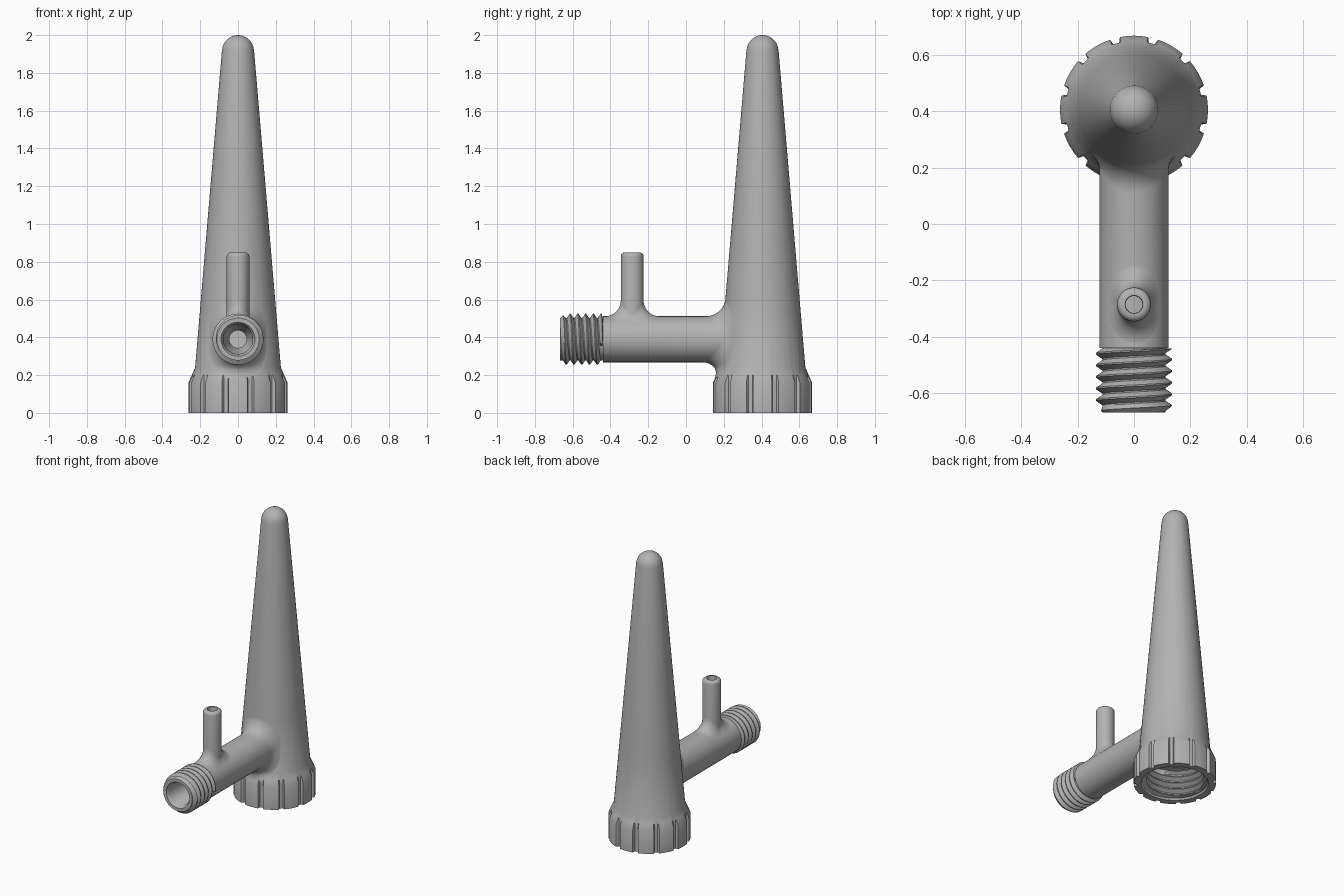
import bpy, bmesh
from math import sin, cos, pi, sqrt, radians

cube = bpy.data.objects.get("Cube")
if cube:
    bpy.data.objects.remove(cube, do_unlink=True)

GREY = (0.45, 0.45, 0.45, 1)
grey = bpy.data.materials.new("plain_grey")
grey.use_nodes = True
grey.diffuse_color = GREY
grey.node_tree.nodes["Principled BSDF"].inputs["Base Color"].default_value = GREY

BODY_Y = 0.405     # axis of the tapered body
ARM_Z = 0.39       # axis of the side arm
ARM_R = 0.122
ARM_END, THREAD_END = -0.667, -0.44
SPOUT_Y, SPOUT_R = -0.285, 0.06
SEG = 64
ANGLES = [2 * pi * i / SEG for i in range(SEG + 1)]


def loft(name, rows, angle=35):
    """Skin a list of point rows; the first and last columns are welded."""
    bm = bmesh.new()
    grid = [[bm.verts.new(p) for p in row] for row in rows]
    for a, b in zip(grid, grid[1:]):
        for j in range(len(a) - 1):
            bm.faces.new((a[j], a[j + 1], b[j + 1], b[j]))
    bmesh.ops.remove_doubles(bm, verts=bm.verts, dist=0.0002)
    bmesh.ops.recalc_face_normals(bm, faces=bm.faces)
    mesh = bpy.data.meshes.new(name)
    bm.to_mesh(mesh)
    bm.free()
    mesh.materials.append(grey)
    obj = bpy.data.objects.new(name, mesh)
    bpy.context.collection.objects.link(obj)
    bpy.ops.object.select_all(action='DESELECT')
    obj.select_set(True)
    bpy.context.view_layer.objects.active = obj
    bpy.ops.object.shade_smooth_by_angle(angle=radians(angle))
    return obj


def on_body(r, a, h):
    return (r * cos(a), BODY_Y + r * sin(a), h)


def on_arm(r, a, h):
    return (r * cos(a), h, ARM_Z + r * sin(a))


def on_spout(r, a, h):
    return (r * cos(a), SPOUT_Y + r * sin(a), h)


def lathe(name, place, profile):
    return loft(name, [[place(r, a, h) for a in ANGLES] for r, h in profile])


def thread(name, place, root, crest, start, end, pitch, hand, chamfer=None):
    """Helical V thread whose ends run out into plain rings."""
    shape = [(0, root), (0.12, root), (0.5, crest), (0.62, crest)]
    rows = []
    for turn in range(-1, int((end - start) / pitch) + 2):
        for offset, radius in shape:
            row = []
            for i, a in enumerate(ANGLES):
                h = start + pitch * (turn + offset + i / SEG)
                r = radius
                if h <= start or h >= end:
                    h, r = min(max(h, start), end), root
                if chamfer:
                    r = min(r, chamfer + (h - start))
                row.append(place(r, hand * a, h))
            rows.append(row)
    return loft(name, rows, 25)


def body_radius(z):
    if z < 0.16:
        return 0.262
    if z < 0.24:
        return 0.262 - (z - 0.16) / 0.08 * 0.035
    return 0.227 - (z - 0.24) / 1.68 * 0.142


def body_front(x, z):
    return BODY_Y - sqrt(max(body_radius(z) ** 2 - x * x, 0))


def arm_top(x):
    return ARM_Z + sqrt(max(ARM_R ** 2 - x * x, 0))


# Tapered body with twelve grip ribs around its foot and a domed tip
columns = [(30 * k + d, d > 11.5) for k in range(12)
           for d in (-11, -5.5, 0, 5.5, 11, 12.5, 17.5)]
columns.append((349, False))
profile = [(0.208, 0.012), (0.215, 0), (0.262, 0)]
profile += [(body_radius(z), z) for z in (0.16, 0.2, 0.24, 0.6, 1.2, 1.918)]
profile += [(0.084 * cos(t * pi / 20), 1.916 + 0.084 * sin(t * pi / 20)) for t in range(1, 11)]
loft("tapered_body", [[on_body(min(r, 0.243) if groove and z < 0.21 else r, radians(a), z)
                       for a, groove in columns] for r, z in profile], 25)

# Socket under the body: inner thread, ceiling and tapering hollow
thread("socket_thread", on_body, 0.208, 0.182, 0.012, 0.2, 0.045, 1)
lathe("socket_hollow", on_body,
      [(0.208, 0.2), (0.208, 0.215), (0.16, 0.215), (0.05, 1.88), (0, 1.9)])

# Side arm, blending into the body
rows = [[on_arm(ARM_R, a, THREAD_END) for a in ANGLES]]
for step in range(9):
    t = step * pi / 16
    row = []
    for a in ANGLES:
        blend = 0.035 + 0.06 * abs(sin(a)) ** 1.5
        r = ARM_R + blend * (1 - cos(t))
        x, _, z = on_arm(r, a, 0)
        row.append((x, body_front(x, z) - blend * (1 - sin(t)) + 0.001, z))
    rows.append(row)
loft("side_arm", rows)

# Threaded arm end and its stepped bore
thread("arm_thread", on_arm, 0.112, 0.135, ARM_END, THREAD_END, 0.041, -1, 0.112)
lathe("arm_shoulder", on_arm, [(0.112, THREAD_END), (ARM_R, THREAD_END)])
lathe("arm_bore", on_arm, [(0.112, ARM_END), (0.09, ARM_END), (0.078, ARM_END + 0.02),
                           (0.075, -0.45), (0.046, -0.4), (0.046, 0.22)])

# Upright spout, blending into the arm
rows = []
for step in range(9):
    t = pi / 2 - step * pi / 16
    row = []
    for a in ANGLES:
        blend = 0.03 + 0.055 * abs(sin(a)) ** 1.5
        r = SPOUT_R + blend * (1 - cos(t))
        x, y, _ = on_spout(r, a, 0)
        row.append((x, y, arm_top(x) + blend * (1 - sin(t)) - 0.001))
    rows.append(row)
rim = [(SPOUT_R - 0.022 * (1 - cos(t * pi / 8)), 0.828 + 0.022 * sin(t * pi / 8))
       for t in range(5)]
for r, h in rim + [(0.032, 0.85), (0.03, 0.84), (0.03, 0.5)]:
    rows.append([on_spout(r, a, h) for a in ANGLES])
loft("upright_spout", rows)
